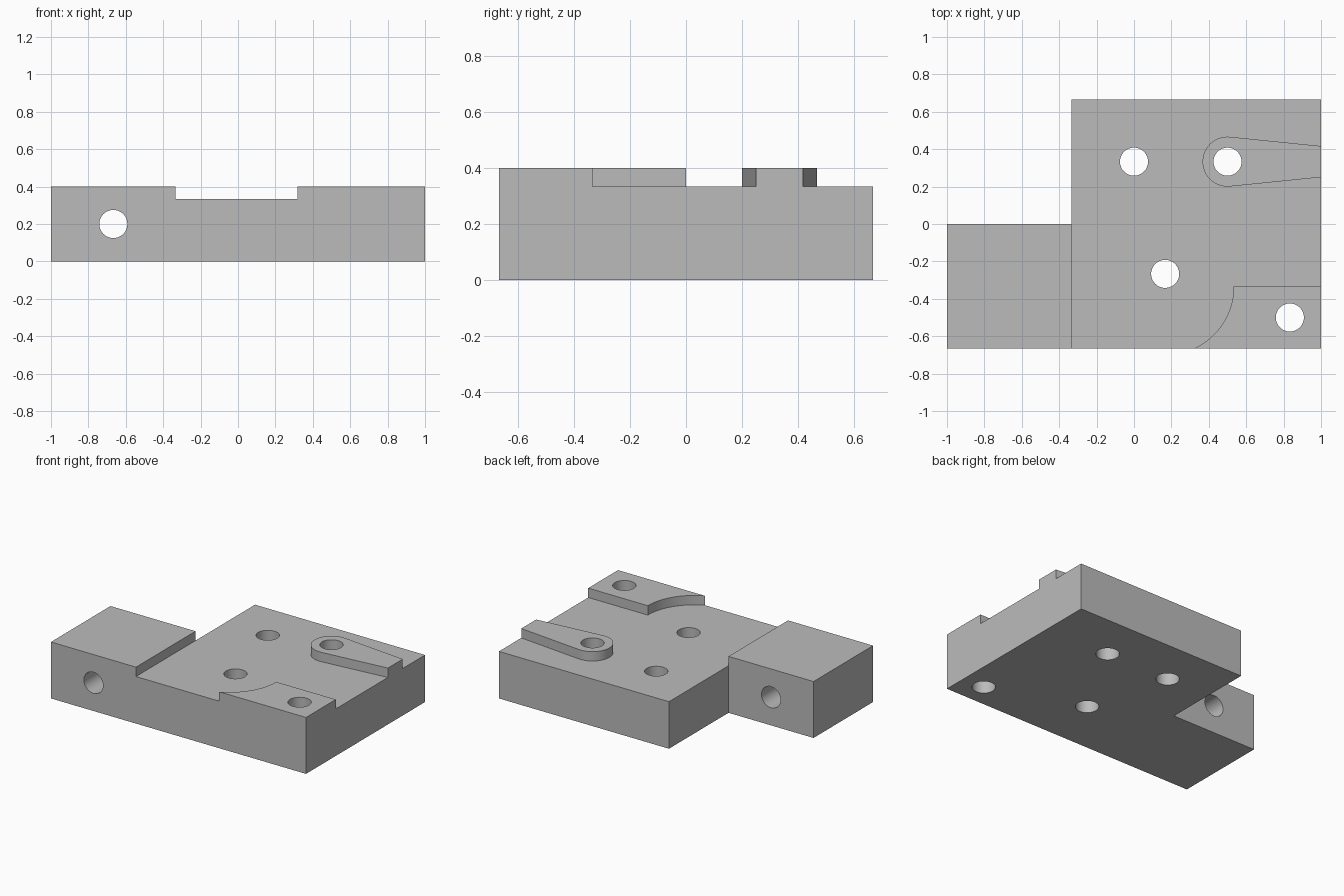
import bpy
import bmesh
from math import sin, cos, pi, asin, atan2, hypot
from mathutils import Matrix

cube = bpy.data.objects.get("Cube")
if cube:
    bpy.data.objects.remove(cube, do_unlink=True)

T = 1 / 3            # basic module of the part
FLOOR, TOP = T, 0.4  # pocket floor and full height
HOLE_R = 0.075

grey = bpy.data.materials.new("machined grey")
grey.use_nodes = True
colour = (0.5, 0.5, 0.5, 1)
grey.diffuse_color = colour
grey.node_tree.nodes["Principled BSDF"].inputs["Base Color"].default_value = colour


def finish(name, bm):
    bmesh.ops.recalc_face_normals(bm, faces=bm.faces)
    mesh = bpy.data.meshes.new(name)
    bm.to_mesh(mesh)
    bm.free()
    mesh.materials.append(grey)
    obj = bpy.data.objects.new(name, mesh)
    bpy.context.collection.objects.link(obj)
    return obj


def prism(name, outline, z0, z1):
    bm = bmesh.new()
    face = bm.faces.new([bm.verts.new((x, y, z0)) for x, y in outline])
    extruded = bmesh.ops.extrude_face_region(bm, geom=[face])["geom"]
    verts = [g for g in extruded if isinstance(g, bmesh.types.BMVert)]
    bmesh.ops.translate(bm, verts=verts, vec=(0, 0, z1 - z0))
    return finish(name, bm)


def drill(name, location, axis="Z"):
    bm = bmesh.new()
    turn = Matrix.Rotation(pi / 2, 4, "X") if axis == "Y" else Matrix()
    bmesh.ops.create_cone(bm, cap_ends=True, segments=64, radius1=HOLE_R, radius2=HOLE_R,
                          depth=2, matrix=Matrix.Translation(location) @ turn)
    return finish(name, bm)


def arc(cx, cy, r, a0, a1, steps):
    angles = [a0 + (a1 - a0) * i / steps for i in range(steps + 1)]
    return [(cx + r * cos(a), cy + r * sin(a)) for a in angles]


def cut(body, cutter):
    cutter.hide_render = True
    mod = body.modifiers.new("cut", "BOOLEAN")
    mod.operation = "DIFFERENCE"
    mod.solver = "EXACT"
    mod.object = cutter
    bpy.context.view_layer.objects.active = body
    bpy.ops.object.modifier_apply(modifier=mod.name)
    bpy.data.objects.remove(cutter, do_unlink=True)


# L-shaped plate at full height
body = prism("mounting_block", [(-1, -2 * T), (1, -2 * T), (1, 2 * T),
                                (-T, 2 * T), (-T, 0), (-1, 0)], 0, TOP)

# Pocket outline runs around the corner pad and the tapered finger
pad_r = 1.1 * T
pad_edge = arc(T / 2, -T, pad_r, -asin(T / pad_r), 0, 24)
finger_x, finger_r, end_half = 0.5, 0.4 * T, T / 4
reach = 1 - finger_x
side = atan2(end_half, reach) + pi / 2 - asin(finger_r / hypot(reach, end_half))
finger_tip = arc(finger_x, T, finger_r, 2 * pi - side, side, 40)
# Continue the finger sides past the plate edge
slope = (end_half - finger_r * sin(side)) / (reach - finger_r * cos(side))
out_half = end_half + 0.2 * slope
pocket = ([(-T, -0.8), (pad_edge[0][0], -0.8)] + pad_edge
          + [(1.2, -T), (1.2, T - out_half)] + finger_tip
          + [(1.2, T + out_half), (1.2, 0.8), (-0.5, 0.8), (-0.5, 0.1), (-T, 0)])
cut(body, prism("pocket_cutter", pocket, FLOOR, 0.6))

# Vertical through holes and the horizontal cross hole
for x, y in [(0, T), (finger_x, T), (T / 2, -0.8 * T), (2.5 * T, -1.5 * T)]:
    cut(body, drill("hole_cutter", (x, y, 0.2)))
cut(body, drill("cross_hole_cutter", (-2 * T, -T, 0.2), "Y"))

bpy.ops.object.select_all(action="DESELECT")
body.select_set(True)
bpy.context.view_layer.objects.active = body
bpy.ops.object.shade_smooth_by_angle(angle=pi / 6)
